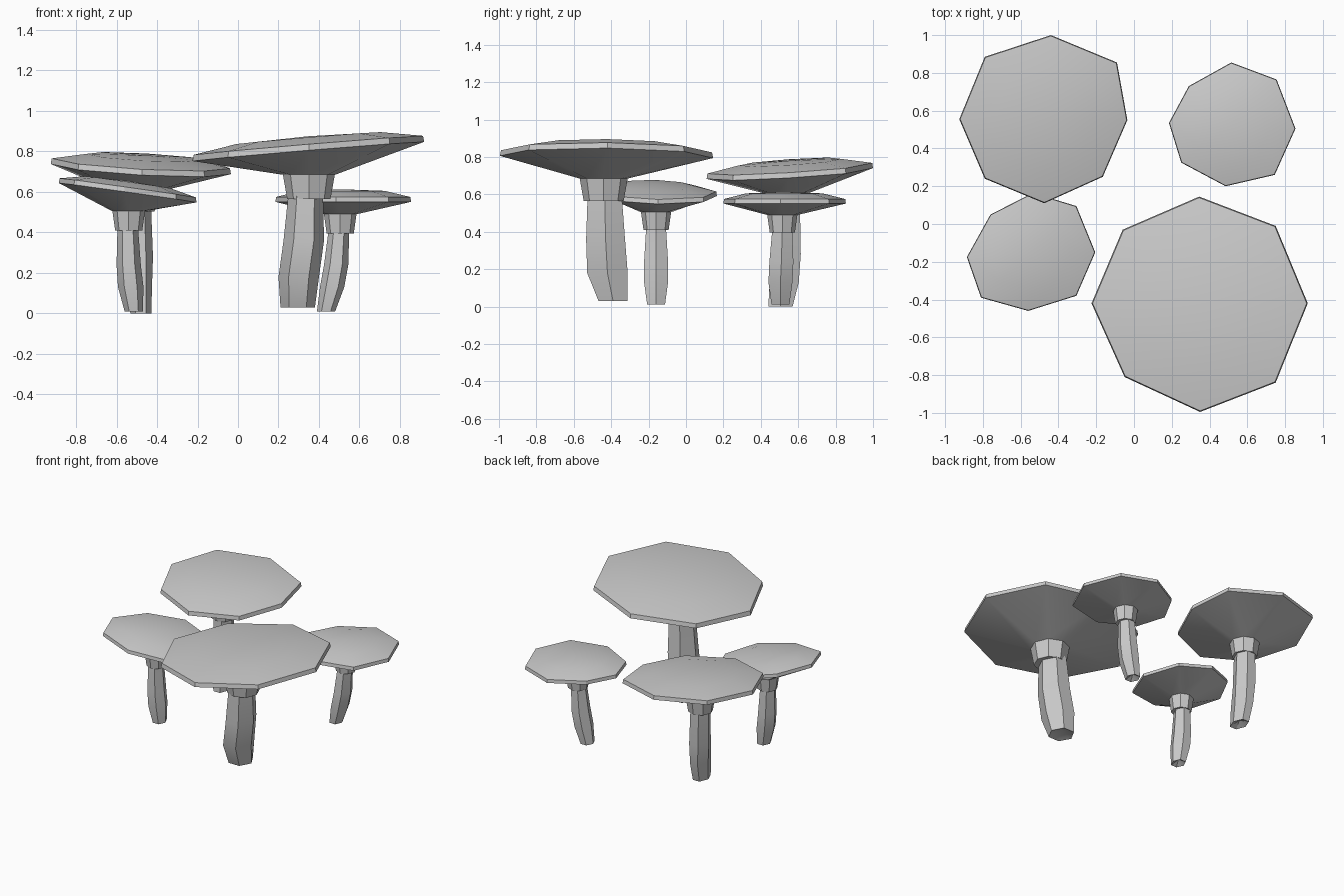
import bpy, bmesh
from math import cos, sin, tau, radians

if "Cube" in bpy.data.objects:
    bpy.data.objects.remove(bpy.data.objects["Cube"])


def loft(name, rings, top=None, bottom=None):
    """Skin equal-sized vertex rings from bottom to top, with optional end points."""
    bm = bmesh.new()
    loops = [[bm.verts.new(p) for p in ring] for ring in rings]
    n = len(loops[0])
    for a, b in zip(loops, loops[1:]):
        for i in range(n):
            j = (i + 1) % n
            bm.faces.new((a[i], a[j], b[j], b[i]))
    for loop, tip in ((loops[0], bottom), (loops[-1], top)):
        if tip:
            v = bm.verts.new(tip)
            for i in range(n):
                bm.faces.new((loop[i], loop[(i + 1) % n], v))
    bmesh.ops.recalc_face_normals(bm, faces=bm.faces)
    mesh = bpy.data.meshes.new(name)
    bm.to_mesh(mesh)
    bm.free()
    ob = bpy.data.objects.new(name, mesh)
    bpy.context.collection.objects.link(ob)
    bpy.ops.object.select_all(action='DESELECT')
    ob.select_set(True)
    bpy.context.view_layer.objects.active = ob
    bpy.ops.object.shade_smooth_by_angle(angle=radians(30))


def circle(x, y, z, rx, ry, n):
    return [(x + rx * cos(tau * i / n), y + ry * sin(tau * i / n), z) for i in range(n)]


def mushroom(name, outline, rim, thick, dome, tilt, collar, stem):
    cx = sum(p[0] for p in outline) / len(outline)
    cy = sum(p[1] for p in outline) / len(outline)
    kx, ky, z_low, z_high, r_low, r_high = collar

    def cap_ring(scale, z):
        return [(cx + (x - cx) * scale, cy + (y - cy) * scale,
                 z + scale * (tilt[0] * (x - cx) + tilt[1] * (y - cy))) for x, y in outline]

    # Cap: cone underside, thin rim, shallow dome
    under = circle(kx, ky, z_high, r_high, r_high, 8)
    loft(name + "_cap", [under, cap_ring(1, rim - thick), cap_ring(0.99, rim),
                         cap_ring(0.62, rim + dome * 0.8)], top=(cx, cy, rim + dome))
    # Flared collar
    loft(name + "_collar", [circle(kx, ky, z_low, r_low, r_low, 8),
                            circle(kx, ky, z_high + 0.01, r_high, r_high, 8)],
         bottom=(kx, ky, z_low + 0.01))
    # Leaning stem, hollowed slightly at the foot
    x, y, z = stem[0][:3]
    loft(name + "_stem", [circle(*s, 6) for s in stem], bottom=(x, y, z + 0.03))


# Outlines run anticlockwise from the +x point; stems are (x, y, z, rx, ry)
mushroom("large_mushroom",
         [(.92, -.42), (.75, -.01), (.345, .145), (-.06, -.03),
          (-.225, -.42), (-.05, -.81), (.35, -.995), (.75, -.84)],
         0.83, 0.03, 0.045, (0.083, -0.01), (.35, -.44, .565, .685, .107, .13),
         [(.295, -.39, .03, .085, .09), (.30, -.42, .18, .10, .125),
          (.325, -.43, .36, .10, .12), (.335, -.435, .6, .085, .105)])

mushroom("back_left_mushroom",
         [(-.035, .55), (-.09, .855), (-.44, 1.0), (-.79, .885),
          (-.925, .555), (-.79, .24), (-.475, .11), (-.165, .25)],
         0.74, 0.028, 0.04, (-0.056, 0.067), (-.495, .54, .503, .60, .083, .10),
         [(-.48, .505, .0, .052, .075), (-.485, .525, .13, .06, .09),
          (-.49, .54, .28, .07, .085), (-.495, .54, .54, .065, .08)])

mushroom("front_left_mushroom",
         [(-.205, -.15), (-.305, .095), (-.535, .165), (-.76, .05),
          (-.885, -.175), (-.81, -.39), (-.56, -.46), (-.305, -.38)],
         0.62, 0.024, 0.035, (-0.14, -0.01), (-.54, -.16, .41, .505, .067, .082),
         [(-.515, -.16, .01, .045, .055), (-.53, -.16, .13, .063, .074),
          (-.54, -.16, .24, .06, .074), (-.545, -.16, .44, .05, .06)])

mushroom("back_right_mushroom",
         [(.855, .505), (.755, .765), (.515, .855), (.29, .73),
          (.185, .535), (.25, .325), (.485, .20), (.745, .26)],
         0.575, 0.024, 0.038, (0.0, 0.0), (.505, .515, .395, .49, .067, .082),
         [(.435, .505, .01, .045, .055), (.465, .505, .13, .06, .074),
          (.485, .51, .24, .06, .074), (.50, .515, .43, .05, .06)])
